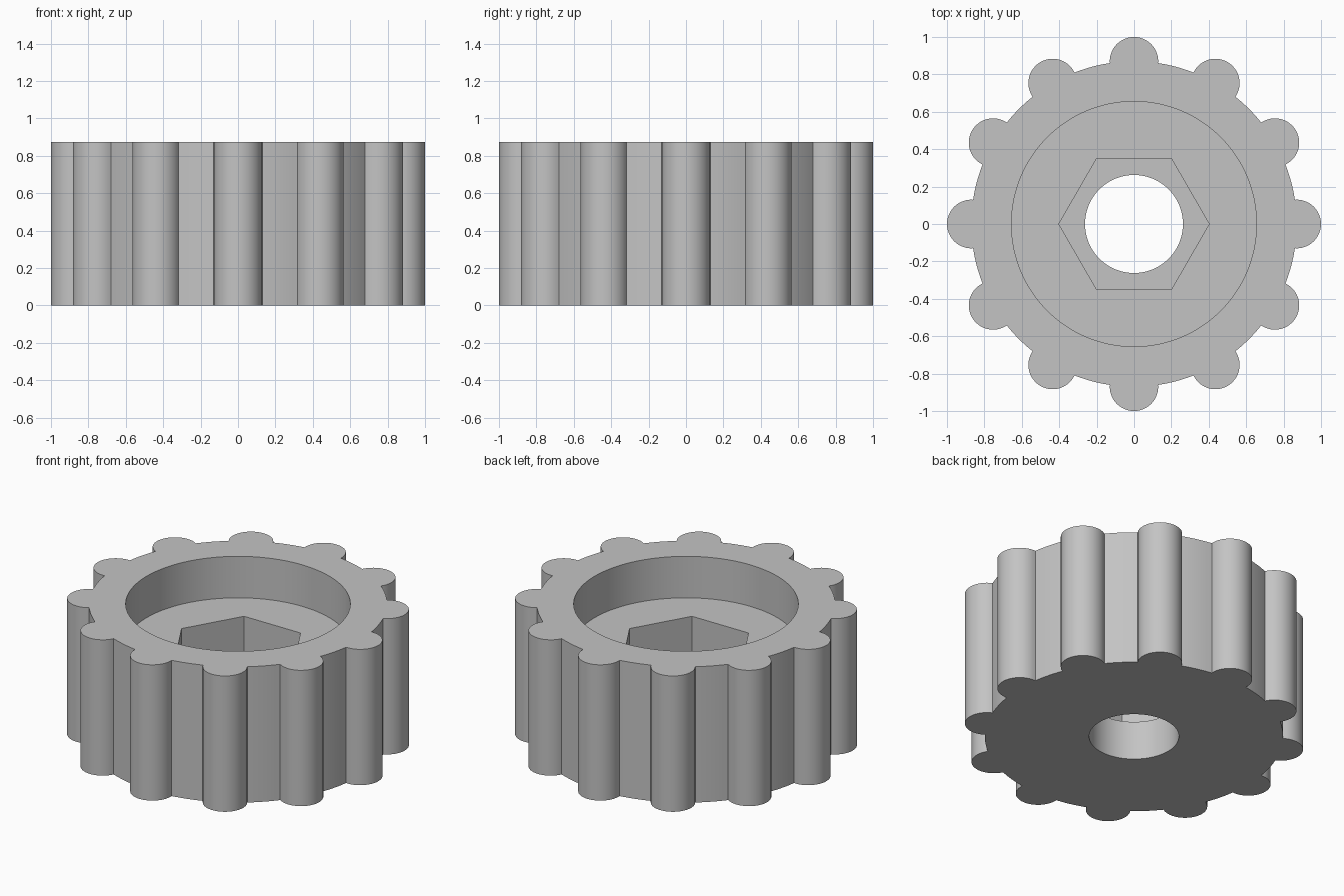
import bpy, bmesh, math
from mathutils import Vector

cube = bpy.data.objects.get("Cube")
if cube:
    bpy.data.objects.remove(cube, do_unlink=True)

# Main dimensions
HEIGHT, RECESS_Z, HEX_Z = 0.874, 0.607, 0.25
BODY_R, LOBE_R = 0.87, 0.13
RECESS_R, HEX_R, BORE_R = 0.655, 0.402, 0.262
LOBES, LOBE_STEPS, GAP_STEPS = 12, 24, 6

grey = bpy.data.materials.new("plain_grey")
grey.use_nodes = True
colour = (0.55, 0.55, 0.55, 1)
grey.diffuse_color = colour
grey.node_tree.nodes["Principled BSDF"].inputs["Base Color"].default_value = colour


def polar(radius, angle):
    return Vector((radius * math.cos(angle), radius * math.sin(angle)))


def grip_outline():
    """Round body with a semicircular grip lobe centred on its rim every step."""
    pitch = math.tau / LOBES
    half = 2 * math.asin(LOBE_R / (2 * BODY_R))       # where lobe meets body
    sweep = math.pi / 2 + half / 2                    # half of the lobe's arc
    points = []
    for k in range(LOBES):
        a = k * pitch
        for i in range(LOBE_STEPS + 1):
            t = sweep * (2 * i / LOBE_STEPS - 1)
            points.append(polar(BODY_R, a) + polar(LOBE_R, a + t))
        for i in range(1, GAP_STEPS):
            points.append(polar(BODY_R, a + half + (pitch - 2 * half) * i / GAP_STEPS))
    return points


def hex_radius(angle):
    sector = math.pi / 3
    return HEX_R * math.cos(sector / 2) / math.cos(angle % sector - sector / 2)


outline = grip_outline()
angles = [math.atan2(p.y, p.x) for p in outline]
recess = [polar(RECESS_R, a) for a in angles]
hexagon = [polar(hex_radius(a), a) for a in angles]
bore = [polar(BORE_R, a) for a in angles]

# Loops from the underside, over the rim and down through the centre
section = [(outline, 0), (outline, HEIGHT), (recess, HEIGHT), (recess, RECESS_Z),
           (hexagon, RECESS_Z), (hexagon, HEX_Z), (bore, HEX_Z), (bore, 0)]

bm = bmesh.new()
loops = [[bm.verts.new((p.x, p.y, z)) for p in pts] for pts, z in section]
n = len(outline)
for j, low in enumerate(loops):
    high = loops[(j + 1) % len(loops)]
    for i in range(n):
        k = (i + 1) % n
        bm.faces.new((low[i], low[k], high[k], high[i]))
bmesh.ops.recalc_face_normals(bm, faces=bm.faces)

mesh = bpy.data.meshes.new("grip_knob")
bm.to_mesh(mesh)
bm.free()
mesh.materials.append(grey)
knob = bpy.data.objects.new("grip_knob", mesh)
bpy.context.collection.objects.link(knob)

# Smooth curved walls, keep hard rims
bpy.ops.object.select_all(action="DESELECT")
knob.select_set(True)
bpy.context.view_layer.objects.active = knob
bpy.ops.object.shade_smooth_by_angle(angle=math.radians(30))
